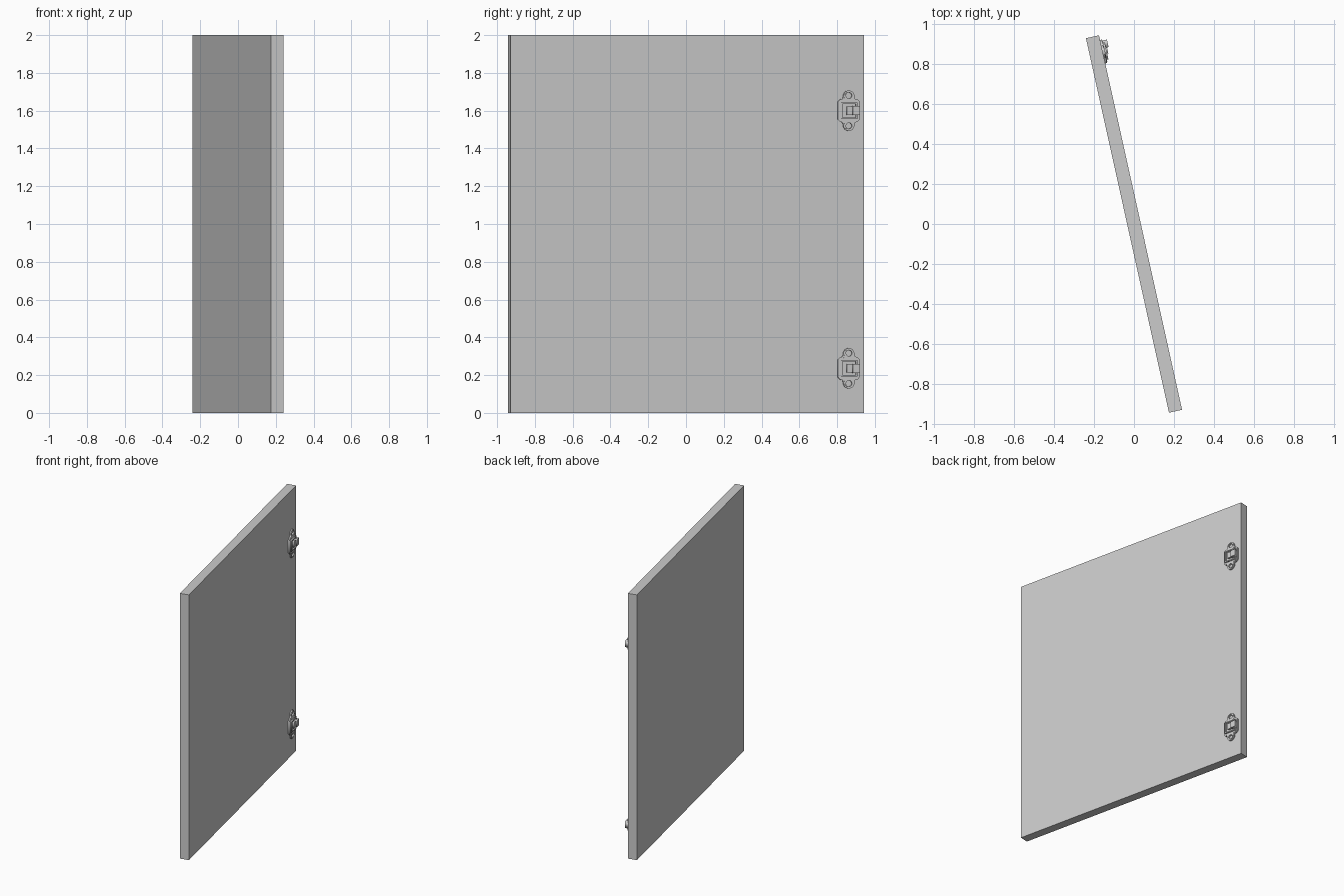
import bpy
from math import cos, sin, pi, radians
from mathutils import Matrix, Vector

cube = bpy.data.objects.get("Cube")
if cube:
    bpy.data.objects.remove(cube, do_unlink=True)

grey = bpy.data.materials.new("light grey")
grey.use_nodes = True
COLOUR = (0.6, 0.6, 0.6, 1)
grey.diffuse_color = COLOUR
grey.node_tree.nodes["Principled BSDF"].inputs["Base Color"].default_value = COLOUR

# The door hangs ajar: local x is its thickness, local y runs to the hinged edge
SWING = Matrix.Rotation(radians(12.5), 4, 'Z')
THICK, WIDTH, HEIGHT = 0.067, 1.916, 2.0
FACE = THICK / 2
HINGE_Y = 0.874


def add_mesh(name, mesh, matrix):
    mesh.transform(matrix)
    mesh.materials.clear()
    mesh.materials.append(grey)
    obj = bpy.data.objects.new(name, mesh)
    bpy.context.collection.objects.link(obj)
    return obj


def extrude(name, loops, depth, origin):
    """Extrude flat outlines (inner loops become holes) outward from the door face."""
    curve = bpy.data.curves.new(name, 'CURVE')
    curve.dimensions = '2D'
    curve.fill_mode = 'BOTH'
    curve.extrude = depth / 2
    for loop in loops:
        spline = curve.splines.new('POLY')
        spline.points.add(len(loop) - 1)
        for point, (a, b) in zip(spline.points, loop):
            point.co = (a, b, 0, 1)
        spline.use_cyclic_u = True
    temp = bpy.data.objects.new(name + "_outline", curve)
    bpy.context.collection.objects.link(temp)
    bpy.context.view_layer.update()
    graph = bpy.context.evaluated_depsgraph_get()
    mesh = bpy.data.meshes.new_from_object(temp.evaluated_get(graph))
    bpy.data.objects.remove(temp, do_unlink=True)
    # outline x -> door y, outline y -> z, depth -> outward
    axes = Matrix(((0, 0, 1, 0), (1, 0, 0, 0), (0, 1, 0, 0), (0, 0, 0, 1)))
    shift = Matrix.Translation(Vector(origin) + Vector((depth / 2, 0, 0)))
    return add_mesh(name, mesh, SWING @ shift @ axes)


def arc(cx, cy, r, start, end, steps):
    return [(cx + r * cos(start + (end - start) * i / steps),
             cy + r * sin(start + (end - start) * i / steps)) for i in range(steps + 1)]


def circle(cx, cy, r):
    return arc(cx, cy, r, 0, 2 * pi, 20)[:-1]


def rect(a0, a1, b):
    return [(a0, -b), (a1, -b), (a1, b), (a0, b)]


def plate_outline(inset=0.0):
    """Chamfered plate with a rounded screw ear at each end."""
    w, h = 0.06 - inset, 0.06 - inset
    top = [(w, h - 0.014), (w - 0.014, h), (0.034 - inset, h + 0.002)]
    top += arc(0, 0.077, 0.03 - inset, 0, pi, 12)
    top += [(-a, b) for a, b in reversed(top[:3])]
    return top + [(-a, -b) for a, b in top]


# Door panel
door = bpy.data.meshes.new("door_panel")
x, y = THICK / 2, WIDTH / 2
door.from_pydata([(-x, -y, 0), (x, -y, 0), (x, y, 0), (-x, y, 0),
                  (-x, -y, HEIGHT), (x, -y, HEIGHT), (x, y, HEIGHT), (-x, y, HEIGHT)], [],
                 [(3, 2, 1, 0), (4, 5, 6, 7), (0, 1, 5, 4),
                  (1, 2, 6, 5), (2, 3, 7, 6), (3, 0, 4, 7)])
add_mesh("door_panel", door, SWING)

# Two matching hinges
for label, z in (("lower", 0.236), ("upper", 1.6)):
    base = (FACE, HINGE_Y, z)
    holes = [circle(0, s * 0.08, 0.016) for s in (1, -1)]
    # Screw plate with a thin stepped top
    extrude(label + "_hinge_plate", [plate_outline()] + holes, 0.009, base)
    extrude(label + "_hinge_plate_step", [plate_outline(0.006)] + holes, 0.012, base)
    # Raised square frame round the arm
    extrude(label + "_hinge_frame", [rect(-0.044, 0.044, 0.044), rect(-0.036, 0.036, 0.036)],
            0.02, base)
    # Arm and knuckle reaching the door edge
    extrude(label + "_hinge_arm", [rect(-0.014, 0.02, 0.022)], 0.026, base)
    extrude(label + "_hinge_knuckle", [rect(0.016, 0.055, 0.024)], 0.034, base)
